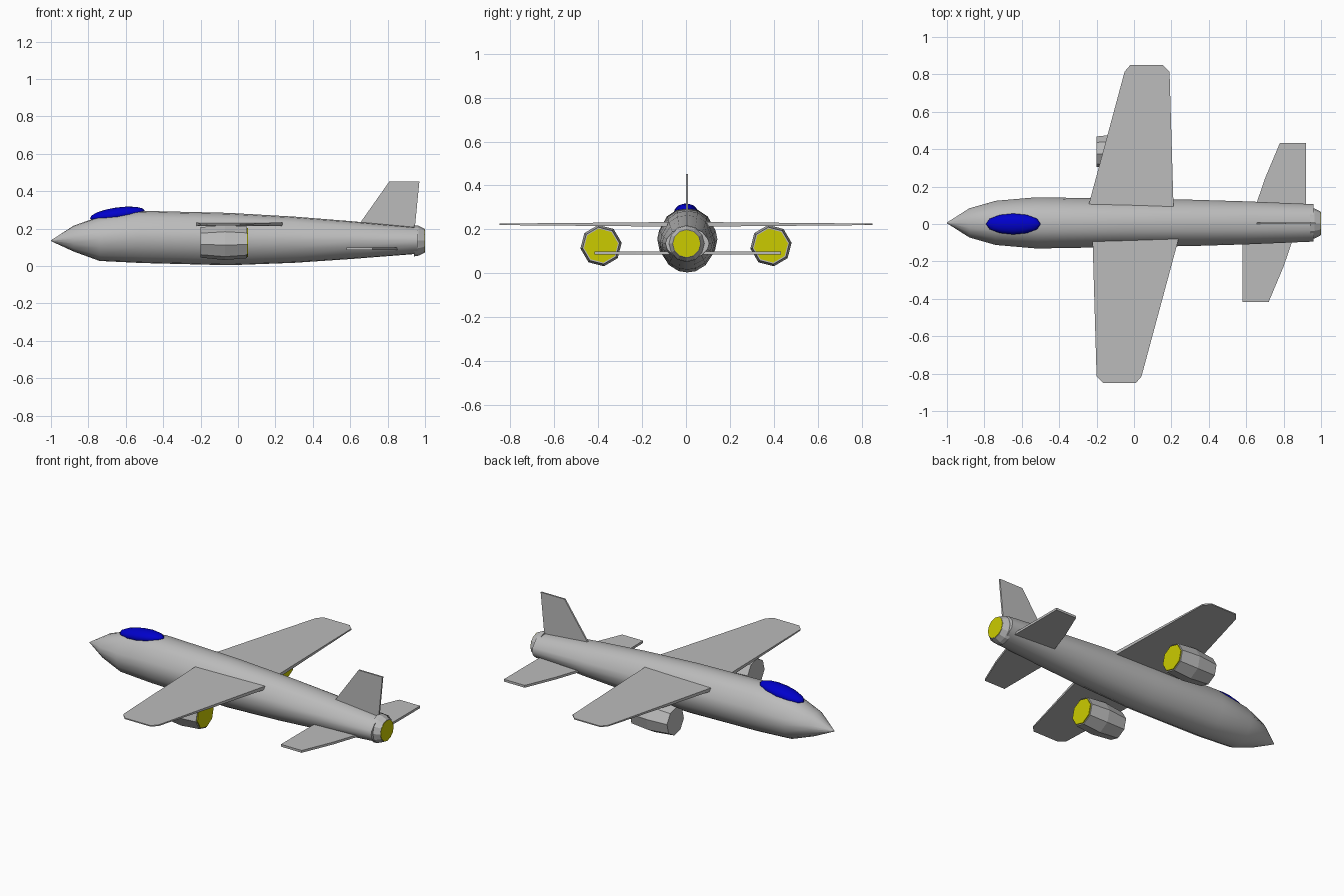
import bpy
import bmesh
from math import sin, cos, pi, radians

if "Cube" in bpy.data.objects:
    bpy.data.objects.remove(bpy.data.objects["Cube"], do_unlink=True)


def material(name, r, g, b):
    m = bpy.data.materials.new(name)
    m.use_nodes = True
    m.diffuse_color = (r, g, b, 1)
    m.node_tree.nodes["Principled BSDF"].inputs["Base Color"].default_value = (r, g, b, 1)
    return m


GREY = material("light grey", 0.5, 0.5, 0.5)
BLUE = material("canopy blue", 0.0, 0.0, 0.6)
YELLOW = material("exhaust yellow", 0.6, 0.6, 0.0)


def finish(name, bm, mat, smooth=False):
    bmesh.ops.recalc_face_normals(bm, faces=bm.faces)
    mesh = bpy.data.meshes.new(name)
    bm.to_mesh(mesh)
    bm.free()
    mesh.materials.append(mat)
    obj = bpy.data.objects.new(name, mesh)
    bpy.context.collection.objects.link(obj)
    if smooth:
        bpy.ops.object.select_all(action='DESELECT')
        obj.select_set(True)
        bpy.context.view_layer.objects.active = obj
        bpy.ops.object.shade_smooth_by_angle(angle=radians(30))
    return obj


def loft(name, section, stations, y, mat, smooth=False):
    """Skin a unit section along x; stations are (x, half width, bottom, top)."""
    bm = bmesh.new()
    rings = []
    for x, w, lo, hi in stations:
        mid, half = (lo + hi) / 2, (hi - lo) / 2
        rings.append([bm.verts.new((x, y + u * w, mid + v * half)) for u, v in section])
    n = len(section)
    for a, b in zip(rings, rings[1:]):
        for i in range(n):
            j = (i + 1) % n
            bm.faces.new((a[i], a[j], b[j], b[i]))
    bm.faces.new(rings[0])
    bm.faces.new(rings[-1])
    return finish(name, bm, mat, smooth)


def polygon(n, turn=0.0):
    return [(cos(2 * pi * i / n + turn), sin(2 * pi * i / n + turn)) for i in range(n)]


def round_stations(z, *pairs):
    return [(x, r, z - r, z + r) for x, r in pairs]


def panel(name, outline, place):
    """Solid between two copies of an outline; place(a, b, side) gives the point."""
    bm = bmesh.new()
    low, high = [[bm.verts.new(place(a, b, s)) for a, b in outline] for s in (-1, 1)]
    bm.faces.new(low)
    bm.faces.new(high)
    for i in range(len(outline)):
        j = (i + 1) % len(outline)
        bm.faces.new((low[i], low[j], high[j], high[i]))
    return finish(name, bm, GREY)


# Fuselage with a creased shoulder line
half_section = [(0, 1), (0.36, 0.95), (0.68, 0.74), (0.94, 0.28), (1, 0),
                (0.92, -0.38), (0.65, -0.76), (0.3, -0.96), (0, -1)]
section = half_section + [(-u, v) for u, v in half_section[-2:0:-1]]
loft("fuselage", section, [
    (-1.0, 0.002, 0.133, 0.137),
    (-0.88, 0.078, 0.078, 0.215),
    (-0.74, 0.118, 0.027, 0.265),
    (-0.52, 0.137, 0.016, 0.295),
    (-0.05, 0.129, 0.004, 0.284),
    (0.3, 0.124, 0.017, 0.264),
    (0.6, 0.115, 0.037, 0.24),
    (0.96, 0.1, 0.065, 0.207)], 0.006, GREY, True)

# Tail nozzle and its exhaust
loft("tail_nozzle", polygon(12), round_stations(0.135, (0.94, 0.084), (0.965, 0.08), (0.998, 0.064)),
     0.003, GREY)
loft("tail_exhaust", polygon(12), round_stations(0.135, (0.99, 0.062), (1.0, 0.062)), 0.003, YELLOW)

# Canopy
bm = bmesh.new()
bmesh.ops.create_uvsphere(bm, u_segments=12, v_segments=8, radius=1)
canopy = finish("canopy", bm, BLUE, True)
canopy.scale = (0.148, 0.056, 0.038)
canopy.rotation_euler = (0, radians(-8), 0)
canopy.location = (-0.645, 0, 0.275)

# Wings and tailplanes: each right-hand panel is the left one turned half round
wing = [(-0.27, 0), (-0.05, 0.815), (-0.02, 0.85), (0.155, 0.85), (0.19, 0.815), (0.214, 0)]
tailplane = [(0.62, 0), (0.7, 0.235), (0.78, 0.425), (0.92, 0.425), (0.92, 0)]
for side, turn in (("left", 1), ("right", -1)):
    panel(side + "_wing", wing, lambda x, y, s: (
        -0.005 + turn * (x + 0.005), turn * y, 0.223 + s * (0.011 - 0.009 * y)))
    panel(side + "_tailplane", tailplane, lambda x, y, s: (
        0.75 + turn * (x - 0.75), 0.008 + turn * y, 0.093 + s * 0.007))

    # Engine pod under each wing
    y = turn * 0.387
    ring = polygon(8, radians(8))
    loft(side + "_engine", ring,
         round_stations(0.126, (-0.2, 0.082), (-0.07, 0.095), (0.047, 0.085)), y, GREY)
    loft(side + "_exhaust", ring, round_stations(0.126, (0.044, 0.078), (0.053, 0.078)), y, YELLOW)

# Upright tail fin
fin = [(0.6, 0.15), (0.66, 0.24), (0.81, 0.453), (0.97, 0.453), (0.94, 0.15)]
panel("tail_fin", fin, lambda x, z, s: (x, 0.004 + s * 0.005, z))
